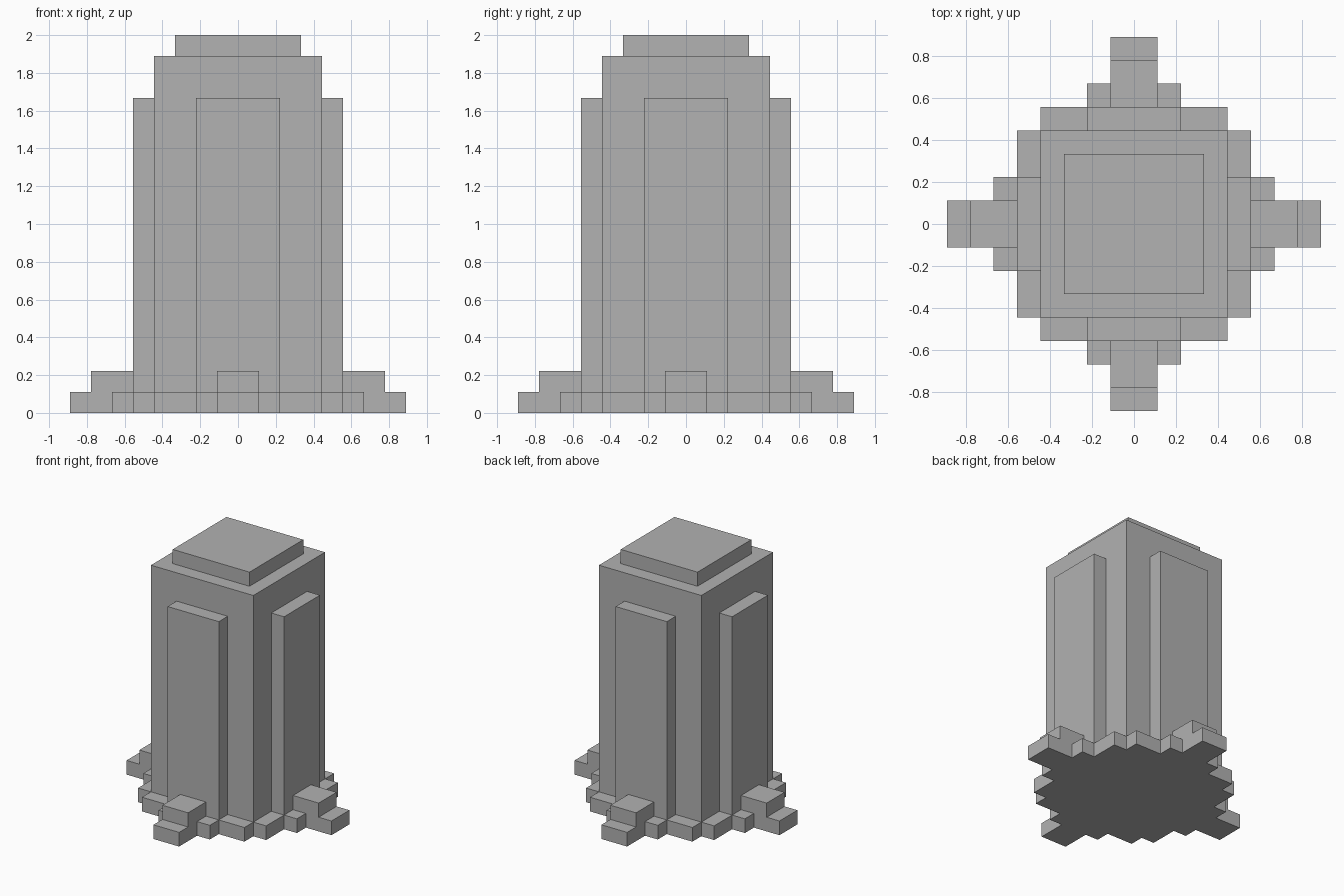
import bpy
import bmesh
from math import pi
from mathutils import Matrix

cube = bpy.data.objects.get("Cube")
if cube:
    bpy.data.objects.remove(cube, do_unlink=True)

U = 1 / 9  # size of one block

stone = bpy.data.materials.new("grey_stone")
stone.use_nodes = True
grey = (0.445, 0.445, 0.445, 1)
stone.diffuse_color = grey
stone.node_tree.nodes["Principled BSDF"].inputs["Base Color"].default_value = grey


def prism(name, outline, bottom, top, turn=0):
    """Extrude a flat outline, measured in blocks, from bottom to top."""
    bm = bmesh.new()
    face = bm.faces.new([bm.verts.new((x, y, bottom)) for x, y in outline])
    raised = bmesh.ops.extrude_face_region(bm, geom=[face])["geom"]
    verts = [v for v in raised if isinstance(v, bmesh.types.BMVert)]
    bmesh.ops.translate(bm, verts=verts, vec=(0, 0, top - bottom))
    bm.transform(Matrix.Rotation(turn, 4, "Z") @ Matrix.Scale(U, 4))
    bmesh.ops.recalc_face_normals(bm, faces=bm.faces)
    mesh = bpy.data.meshes.new(name)
    bm.to_mesh(mesh)
    bm.free()
    mesh.materials.append(stone)
    obj = bpy.data.objects.new(name, mesh)
    bpy.context.collection.objects.link(obj)
    return obj


def rect(x0, x1, y0, y1):
    return [(x0, y0), (x1, y0), (x1, y1), (x0, y1)]


# Stepped base plate: one quarter of the outline, turned four times
quarter = [(8, -1), (8, 1), (6, 1), (6, 2), (5, 2), (5, 4),
           (4, 4), (4, 5), (2, 5), (2, 6), (1, 6)]
outline = []
for _ in range(4):
    outline += quarter
    quarter = [(-y, x) for x, y in quarter]
prism("base_plate", outline, 0, 1)

# Tower and roof cap
prism("tower", rect(-4, 4, -4, 4), 1, 17)
prism("roof_cap", rect(-3, 3, -3, 3), 17, 18)

# Raised wall panel and upper step on each side
for i, side in enumerate(("left", "back", "right", "front")):
    prism(side + "_panel", rect(4, 5, -2, 2), 1, 15, i * pi / 2)
    prism(side + "_step", rect(5, 7, -1, 1), 1, 2, i * pi / 2)
